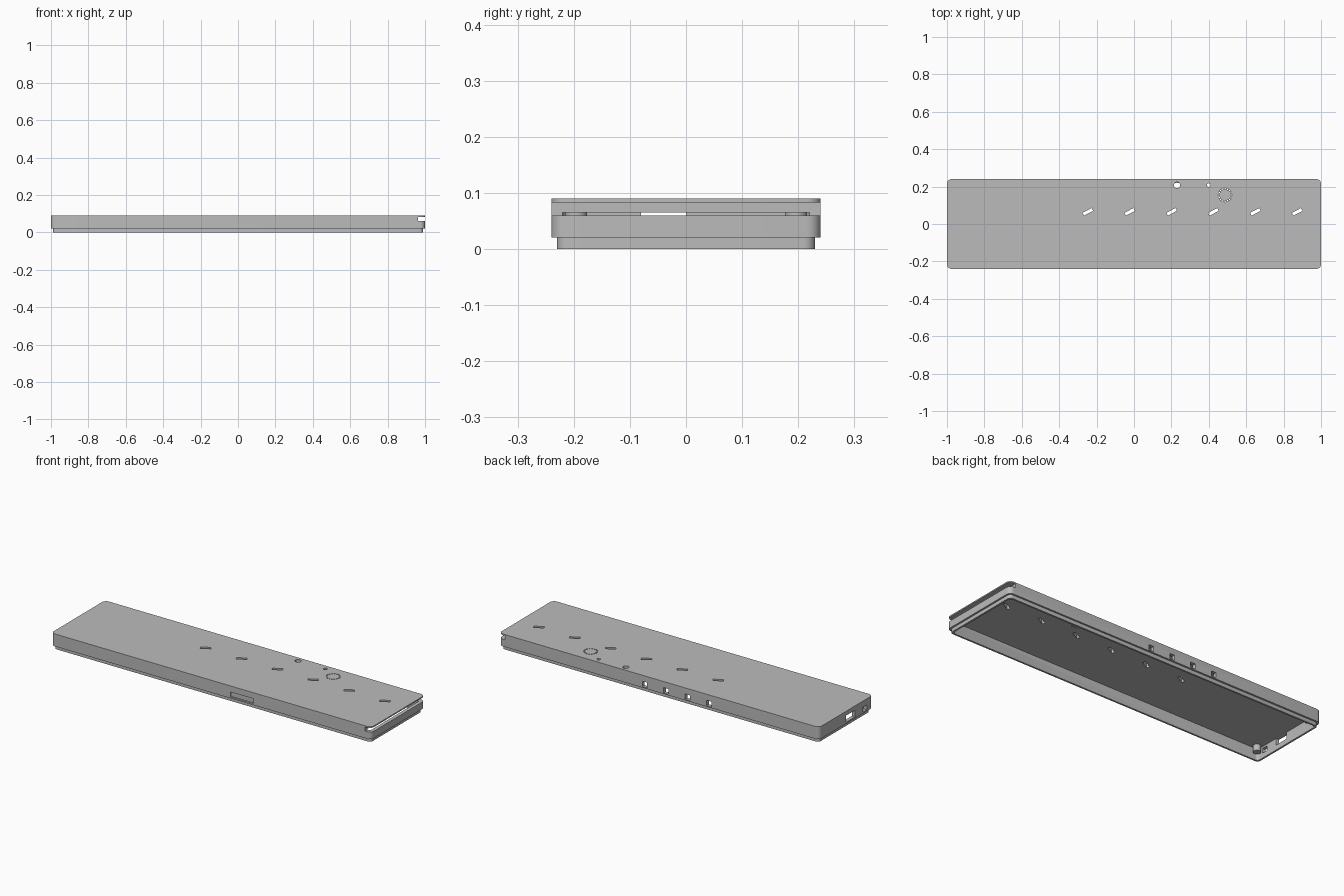
import bpy, bmesh
from math import sin, cos, pi, radians
from mathutils import Matrix

cube = bpy.data.objects.get("Cube")
if cube:
    bpy.data.objects.remove(cube, do_unlink=True)

grey = bpy.data.materials.new("plain grey")
grey.use_nodes = True
colour = (0.5, 0.5, 0.5, 1)
grey.diffuse_color = colour
grey.node_tree.nodes["Principled BSDF"].inputs["Base Color"].default_value = colour


def rounded(hx, hy, r, z, steps=6):
    """Corner-rounded rectangle outline at height z."""
    pts = []
    for i, (sx, sy) in enumerate(((1, 1), (-1, 1), (-1, -1), (1, -1))):
        for k in range(steps + 1):
            a = (i + k / steps) * pi / 2
            pts.append((sx * (hx - r) + r * cos(a), sy * (hy - r) + r * sin(a), z))
    return pts


def loft(bm, rings):
    """Closed solid through a stack of matching outlines."""
    loops = [[bm.verts.new(p) for p in ring] for ring in rings]
    for a, b in zip(loops, loops[1:]):
        for i in range(len(a)):
            j = (i + 1) % len(a)
            bm.faces.new((a[i], a[j], b[j], b[i]))
    bm.faces.new(loops[0][::-1])
    bm.faces.new(loops[-1])


def box(bm, x0, x1, y0, y1, z0, z1):
    m = Matrix.Translation(((x0 + x1) / 2, (y0 + y1) / 2, (z0 + z1) / 2))
    bmesh.ops.create_cube(bm, size=1, matrix=m @ Matrix.Diagonal((x1 - x0, y1 - y0, z1 - z0, 1)))


def rod(bm, x, y, r, z0, z1, sides=24):
    bmesh.ops.create_cone(bm, cap_ends=True, segments=sides, radius1=r, radius2=r,
                          depth=z1 - z0, matrix=Matrix.Translation((x, y, (z0 + z1) / 2)))


def finish(bm, name):
    bmesh.ops.recalc_face_normals(bm, faces=bm.faces)
    mesh = bpy.data.meshes.new(name)
    bm.to_mesh(mesh)
    bm.free()
    mesh.materials.append(grey)
    obj = bpy.data.objects.new(name, mesh)
    bpy.context.collection.objects.link(obj)
    return obj


def activate(obj):
    bpy.ops.object.select_all(action='DESELECT')
    obj.select_set(True)
    bpy.context.view_layer.objects.active = obj


def cut(target, bm):
    cutter = finish(bm, "cutter")
    cutter.hide_render = True
    mod = target.modifiers.new("cut", 'BOOLEAN')
    mod.operation, mod.solver, mod.object = 'DIFFERENCE', 'EXACT', cutter
    activate(target)
    bpy.ops.object.modifier_apply(modifier=mod.name)
    bpy.data.objects.remove(cutter, do_unlink=True)


# Shell: inset lip below, full-size walls above
bm = bmesh.new()
loft(bm, [rounded(0.99, 0.23, 0.02, 0), rounded(0.99, 0.23, 0.02, 0.02),
          rounded(1, 0.24, 0.025, 0.02), rounded(1, 0.24, 0.025, 0.09)])
shell = finish(bm, "case_shell")

# Hollow, open at the bottom
bm = bmesh.new()
loft(bm, [rounded(0.98, 0.22, 0.015, -0.05), rounded(0.98, 0.22, 0.015, 0.065)])
cut(shell, bm)

# Groove along the left end
bm = bmesh.new()
box(bm, 0.963, 1.1, -0.3, 0.3, 0.06, 0.083)
cut(shell, bm)

# Top openings: slanted slots, two round holes and a ring of dots
bm = bmesh.new()
for i in range(6):
    spin = Matrix.Translation((-0.247 + i * 0.224, 0.065, 0.08)) @ Matrix.Rotation(radians(28), 4, 'Z')
    bmesh.ops.create_cube(bm, size=1, matrix=spin @ Matrix.Diagonal((0.055, 0.017, 0.06, 1)))
rod(bm, 0.23, 0.208, 0.0165, 0.05, 0.11)
rod(bm, 0.4, 0.208, 0.01, 0.05, 0.11)
for i in range(16):
    a = i * pi / 8
    rod(bm, 0.487 + 0.034 * cos(a), 0.155 + 0.034 * sin(a), 0.004, 0.05, 0.11, 8)

# Back button holes
for i in range(4):
    x = 0.09 - i * 0.134
    box(bm, x - 0.015, x + 0.015, 0.21, 0.3, 0.026, 0.056)

# Right end ports
box(bm, -1.1, -0.975, -0.08, 0, 0.028, 0.0655)
box(bm, -1.1, -0.975, -0.185, -0.15, 0.028, 0.055)

# Shallow front recess
box(bm, 0.12, 0.265, -0.3, -0.232, 0.028, 0.056)
cut(shell, bm)
activate(shell)
bpy.ops.object.shade_smooth_by_angle(angle=radians(30))

# Short posts inside the right corners
for side, name in ((-1, "front_post"), (1, "back_post")):
    bm = bmesh.new()
    rod(bm, -0.955, side * 0.196, 0.02, 0.03, 0.07)
    post = finish(bm, name)
    activate(post)
    bpy.ops.object.shade_smooth_by_angle(angle=radians(30))
